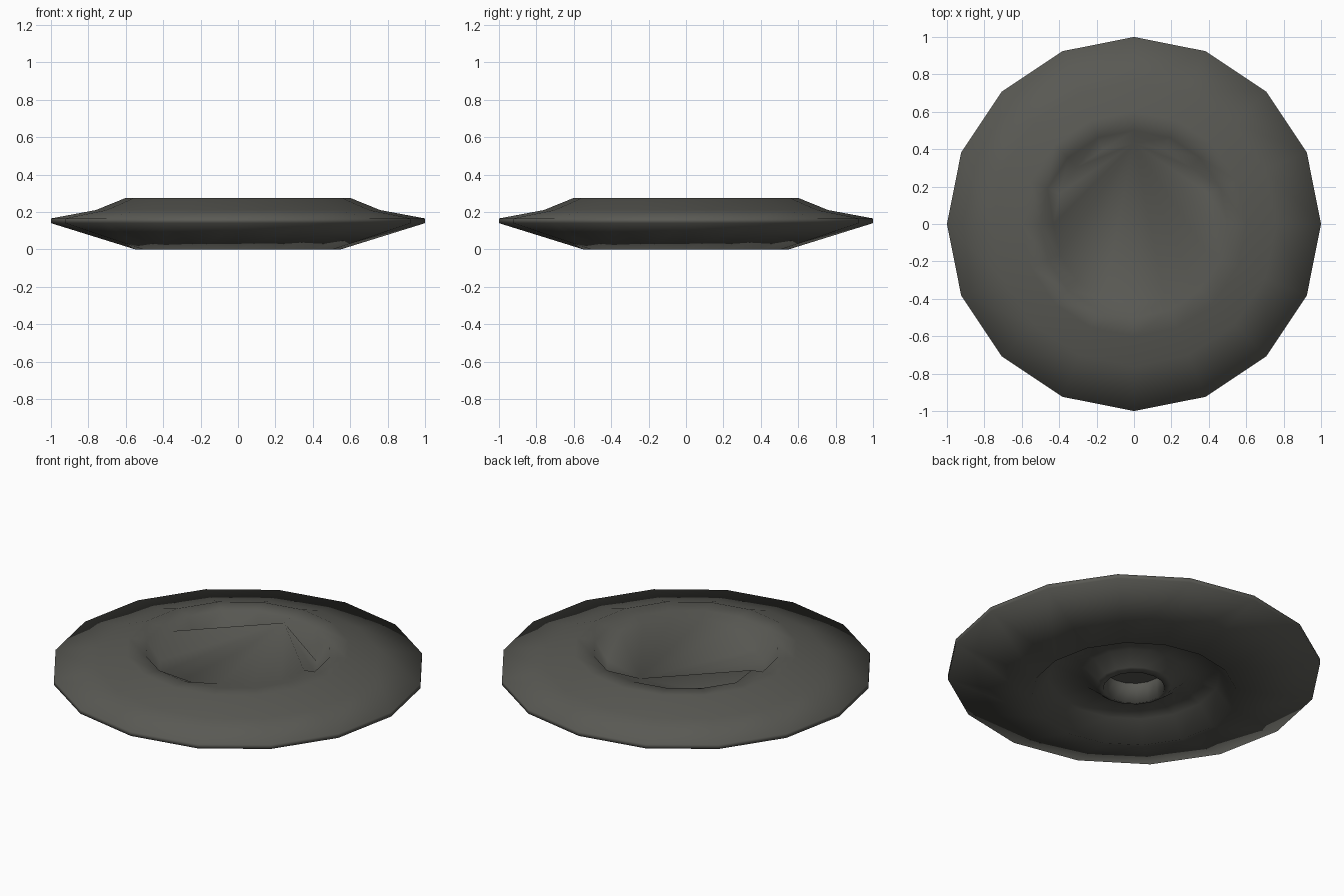
import bpy, bmesh, math

if "Cube" in bpy.data.objects:
    bpy.data.objects.remove(bpy.data.objects["Cube"])

SIDES = 16

paint = bpy.data.materials.new("dark_olive_grey")
paint.use_nodes = True
colour = (0.10, 0.10, 0.088, 1)
paint.diffuse_color = colour
bsdf = next(n for n in paint.node_tree.nodes if n.type == 'BSDF_PRINCIPLED')
bsdf.inputs["Base Color"].default_value = colour
bsdf.inputs["Roughness"].default_value = 0.7


def ring(bm, radius, height):
    """Ring of vertices; height is a number or a function of the side index."""
    verts = []
    for i in range(SIDES):
        a = math.tau * i / SIDES
        z = height(i) if callable(height) else height
        verts.append(bm.verts.new((radius * math.cos(a), radius * math.sin(a), z)))
    return verts


def bridge(bm, a, b):
    for i in range(SIDES):
        j = (i + 1) % SIDES
        bm.faces.new((a[i], a[j], b[j], b[i]))


def fan(bm, verts, start):
    """Close a ring with triangles that all meet at one of its corners."""
    for k in range(1, SIDES - 1):
        bm.faces.new([verts[(start + n) % SIDES] for n in (0, k, k + 1)])


def crown_height(i):
    """Three quarters hold pockets between raised points, the fourth is filled."""
    if i == 12:
        return 0.24
    return 0.262 if i % 4 == 0 or i > 12 else 0.16


well = [(0.157, 0.155), (0.165, 0.037)]
underside = [(0.2, 0.05), (0.28, 0.115), (0.46, 0.11), (0.55, 0)]
rim = [(1, 0.14), (1, 0.165)]
top = [(0.76, 0.21), (0.6, 0.275), (0.5, 0.27), (0.43, crown_height)]

# One continuous shell: well, underside dish, rim, top and creased centre
bm = bmesh.new()
rings = [ring(bm, r, z) for r, z in well + underside + rim + top]
for a, b in zip(rings, rings[1:]):
    bridge(bm, a, b)
fan(bm, rings[0], 0)
fan(bm, rings[-1], SIDES // 4)
bmesh.ops.recalc_face_normals(bm, faces=bm.faces[:])
for face in bm.faces:
    face.smooth = True

# Crisp edge where the lid meets the well wall
for a, b in zip(rings[0], rings[0][1:] + rings[0][:1]):
    bm.edges.get((a, b)).smooth = False

mesh = bpy.data.meshes.new("disc_shell")
bm.to_mesh(mesh)
bm.free()
mesh.materials.append(paint)
disc = bpy.data.objects.new("disc_shell", mesh)
bpy.context.collection.objects.link(disc)
